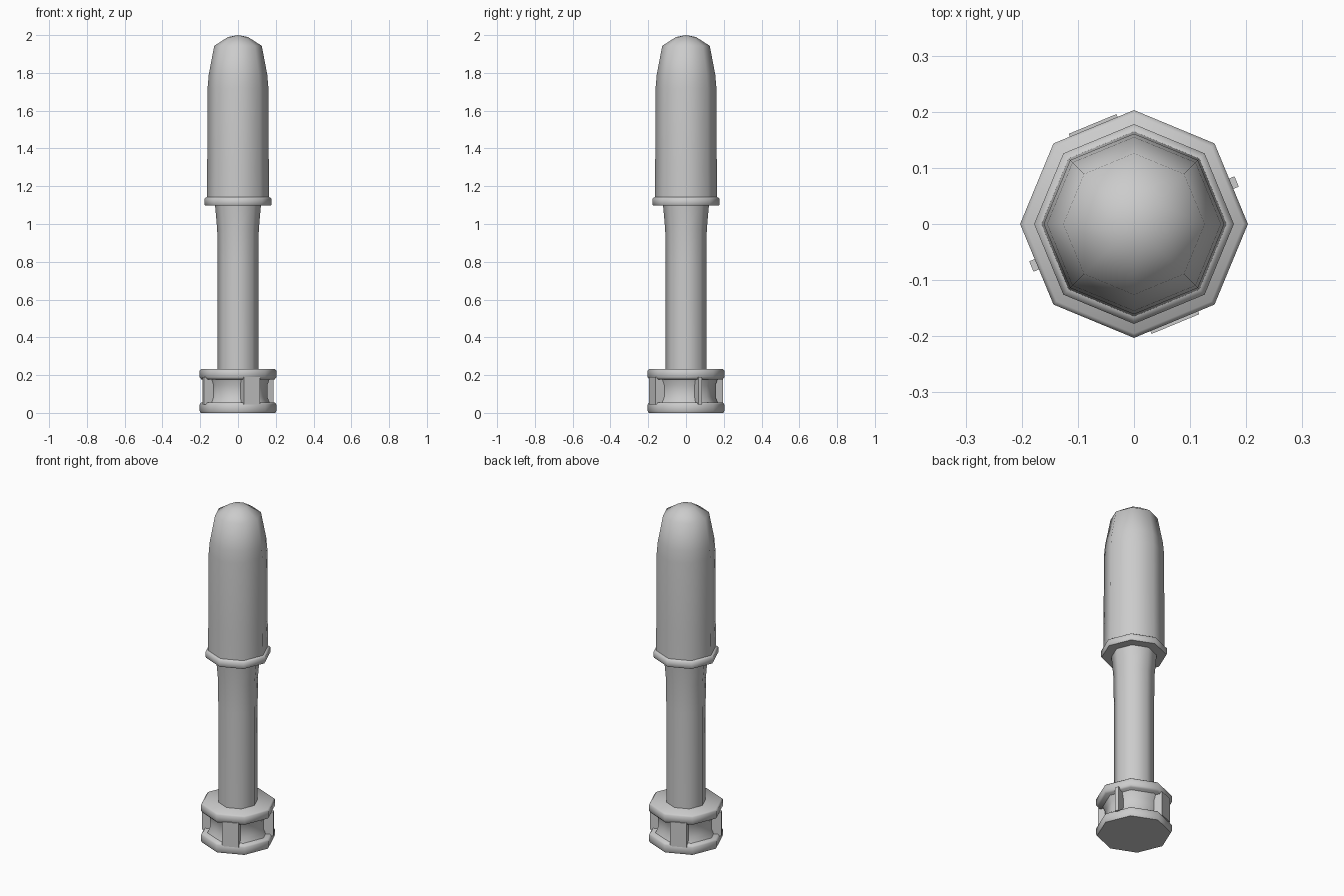
import bpy, bmesh, math

if "Cube" in bpy.data.objects:
    bpy.data.objects.remove(bpy.data.objects["Cube"])

SIDES = 8


def finish(name, bm):
    bmesh.ops.recalc_face_normals(bm, faces=bm.faces)
    me = bpy.data.meshes.new(name)
    bm.to_mesh(me)
    bm.free()
    ob = bpy.data.objects.new(name, me)
    bpy.context.collection.objects.link(ob)
    bpy.ops.object.select_all(action='DESELECT')
    ob.select_set(True)
    bpy.context.view_layer.objects.active = ob
    bpy.ops.object.shade_smooth_by_angle(angle=math.radians(60))
    return ob


def lathe(name, profile):
    """Eight-sided turned part from (radius, z) points, closed at both ends."""
    bm = bmesh.new()
    rings = []
    for r, z in profile:
        if r == 0:
            rings.append([bm.verts.new((0, 0, z))] * SIDES)
        else:
            rings.append([bm.verts.new((r * math.cos(math.tau * i / SIDES),
                                        r * math.sin(math.tau * i / SIDES), z))
                          for i in range(SIDES)])
    for a, b in zip(rings, rings[1:]):
        for i in range(SIDES):
            j = (i + 1) % SIDES
            bm.faces.new(list(dict.fromkeys((a[i], a[j], b[j], b[i]))))
    if profile[0][0] > 0:
        bm.faces.new(rings[0])
    if profile[-1][0] > 0:
        bm.faces.new(rings[-1])
    return finish(name, bm)


def rib(name, degrees, width, outer, inner=0.12, z0=0.045, z1=0.19):
    """Upright block on the base, pointing outward at the given angle."""
    bm = bmesh.new()
    bmesh.ops.create_cube(bm, size=1)
    for v in bm.verts:
        v.co.x = (inner + outer) / 2 + v.co.x * (outer - inner)
        v.co.y *= width
        v.co.z = (z0 + z1) / 2 + v.co.z * (z1 - z0)
    ob = finish(name, bm)
    ob.rotation_euler.z = math.radians(degrees)


# Base: two flanges with a waisted core between them
lathe("base_plate", [(0.198, 0), (0.203, 0.01), (0.203, 0.045), (0.195, 0.055)])
lathe("base_core", [(0.17, 0.05), (0.155, 0.085), (0.155, 0.145), (0.17, 0.185)])
lathe("upper_flange", [(0.195, 0.178), (0.203, 0.188), (0.203, 0.225), (0.195, 0.233)])

# Ribs on the base: two wide pads and two narrow fins
for i in range(2):
    rib("wide_rib", 112.5 + 180 * i, 0.092, 0.193)
    rib("narrow_rib", 22.5 + 180 * i, 0.02, 0.198)

# Shaft, flaring slightly under the collar
lathe("shaft", [(0.108, 0.22), (0.108, 0.8), (0.11, 0.97), (0.122, 1.105)])

# Collar and rounded head
lathe("collar", [(0.174, 1.098), (0.178, 1.105), (0.178, 1.135), (0.165, 1.143)])
lathe("head", [(0.165, 1.13), (0.163, 1.3), (0.161, 1.72), (0.155, 1.79),
               (0.126, 1.943), (0.053, 1.99), (0, 2.0)])
